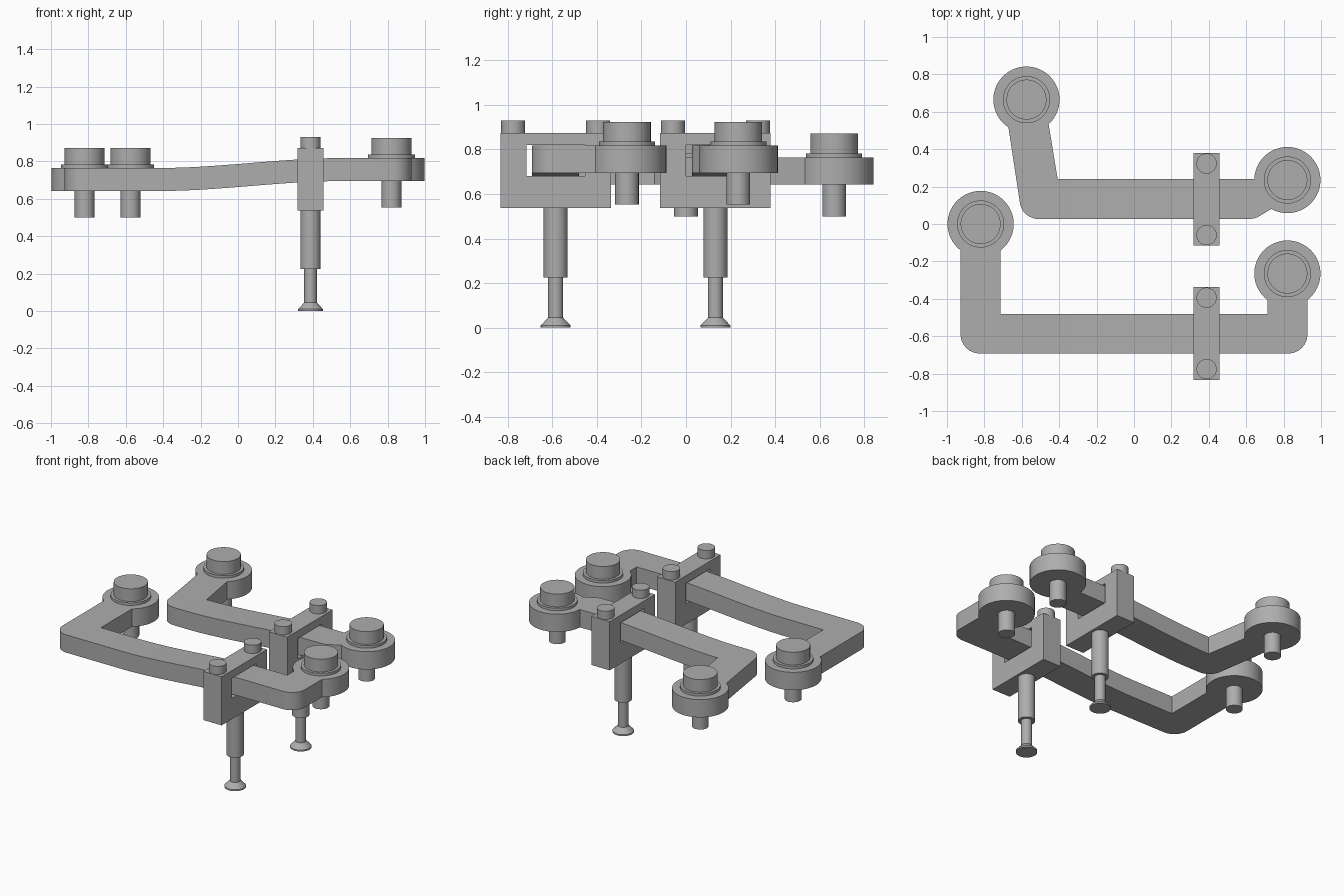
import bpy, bmesh
from math import sin, cos, tan, radians
from mathutils import Vector

cube = bpy.data.objects.get("Cube")
if cube:
    bpy.data.objects.remove(cube, do_unlink=True)

steel = bpy.data.materials.new("grey_steel")
steel.use_nodes = True
GREY = (0.42, 0.42, 0.42, 1)
steel.diffuse_color = GREY
steel.node_tree.nodes["Principled BSDF"].inputs["Base Color"].default_value = GREY

LOW, THICK, RISE = 0.642, 0.123, 0.053   # arm underside, thickness, step up to +x end
PAD = 0.177                              # radius of the round arm ends


def finish(bm, name, loc=(0, 0, 0)):
    bmesh.ops.recalc_face_normals(bm, faces=bm.faces)
    mesh = bpy.data.meshes.new(name)
    bm.to_mesh(mesh)
    bm.free()
    mesh.materials.append(steel)
    obj = bpy.data.objects.new(name, mesh)
    obj.location = loc
    bpy.context.collection.objects.link(obj)
    bpy.ops.object.select_all(action='DESELECT')
    obj.select_set(True)
    bpy.context.view_layer.objects.active = obj
    bpy.ops.object.shade_smooth_by_angle(angle=radians(30))
    return obj


def lathe(name, profile, loc):
    bm = bmesh.new()
    verts = [bm.verts.new((r, 0, z)) for r, z in profile]
    edges = [bm.edges.new(pair) for pair in zip(verts, verts[1:])]
    bmesh.ops.spin(bm, geom=verts + edges, cent=(0, 0, 0), axis=(0, 0, 1),
                   angle=radians(360), steps=48)
    bmesh.ops.remove_doubles(bm, verts=bm.verts, dist=1e-4)
    return finish(bm, name, loc)


def pad_arc(center, start, end, steps=40):
    angles = [radians(start + (end - start) * i / steps) for i in range(steps + 1)]
    return [Vector((center[0] + PAD * cos(a), center[1] + PAD * sin(a))) for a in angles]


def fillet(before, corner, after, r=0.1, steps=8):
    p = Vector(corner)
    u, v = (Vector(before) - p).normalized(), (Vector(after) - p).normalized()
    half = u.angle(v) / 2
    c = p + (u + v).normalized() * r / sin(half)
    a, b = p + u * r / tan(half), p + v * r / tan(half)
    return [c + (a.lerp(b, i / steps) - c).normalized() * r for i in range(steps + 1)]


def rise(x):
    t = min(max((x + 0.42) / 0.97, 0), 1)
    return RISE * t * t * (3 - 2 * t)


def arm(name, left_arc, right_arc, outer, inner):
    # Flat outline, extruded, sliced across the bar and eased upward
    outline = (fillet(left_arc[-1], outer[0], outer[1])
               + fillet(outer[0], outer[1], right_arc[0])
               + right_arc + [Vector(p) for p in inner] + left_arc)
    bm = bmesh.new()
    face = bm.faces.new([bm.verts.new((p.x, p.y, LOW)) for p in outline])
    top = bmesh.ops.extrude_face_region(bm, geom=[face])["geom"]
    for v in top:
        if isinstance(v, bmesh.types.BMVert):
            v.co.z += THICK
    for i in range(21):
        bmesh.ops.bisect_plane(bm, geom=bm.verts[:] + bm.edges[:] + bm.faces[:],
                               plane_co=(-0.39 + i * 0.0495, 0, 0), plane_no=(1, 0, 0))
    for v in bm.verts:
        v.co.z += rise(v.co.x)
    return finish(bm, name)


def clamp_frame(name, y):
    # Rectangular frame with a window for the arm
    bm = bmesh.new()
    edges = []
    for half, z0, z1 in ((0.248, 0.537, 0.873), (0.132, 0.68, 0.82)):
        corners = [(-half, z0), (half, z0), (half, z1), (-half, z1)]
        vs = [bm.verts.new((-0.07, cy, cz)) for cy, cz in corners]
        edges += [bm.edges.new((vs[i], vs[(i + 1) % 4])) for i in range(4)]
    bmesh.ops.triangle_fill(bm, edges=edges, use_beauty=True)
    side = bmesh.ops.extrude_face_region(bm, geom=bm.faces[:])["geom"]
    for v in side:
        if isinstance(v, bmesh.types.BMVert):
            v.co.x += 0.14
    return finish(bm, name, (0.388, y, 0))


# Arms
pivots = {"front_left": (0.82, -0.265), "front_right": (-0.82, 0.0),
          "back_left": (0.82, 0.235), "back_right": (-0.575, 0.665)}
arm("front_arm", pad_arc(pivots["front_right"], -52.8, 232.8),
    pad_arc(pivots["front_left"], -52.8, 232.8),
    [(-0.927, -0.692), (0.927, -0.692)], [(0.713, -0.48), (-0.713, -0.48)])
arm("back_arm", pad_arc(pivots["back_right"], -48, 237),
    pad_arc(pivots["back_left"], -119, 178),
    [(-0.597, 0.027), (0.645, 0.027)], [(-0.408, 0.24)])

# Pivot pins with washer and cap
pin = [(0, -0.142), (0.053, -0.142), (0.053, 0.1), (0.126, 0.1), (0.126, 0.141),
       (0.107, 0.141), (0.107, 0.229), (0, 0.229)]
for name, (x, y) in pivots.items():
    lathe(name + "_pivot_pin", pin, (x, y, LOW + rise(x)))

# Clamps, screws and stepped legs with flared feet
leg = [(0, 0), (0.067, 0), (0.067, 0.01), (0.034, 0.045), (0.034, 0.225),
       (0.054, 0.225), (0.054, 0.54), (0, 0.54)]
screw = [(0, 0.87), (0.054, 0.87), (0.054, 0.93), (0, 0.93)]
for side, y in (("front", -0.585), ("back", 0.132)):
    clamp_frame(side + "_clamp", y)
    lathe(side + "_leg", leg, (0.388, y, 0))
    for end, dy in (("front", -0.191), ("back", 0.191)):
        lathe(f"{side}_clamp_{end}_screw", screw, (0.388, y + dy, 0))
